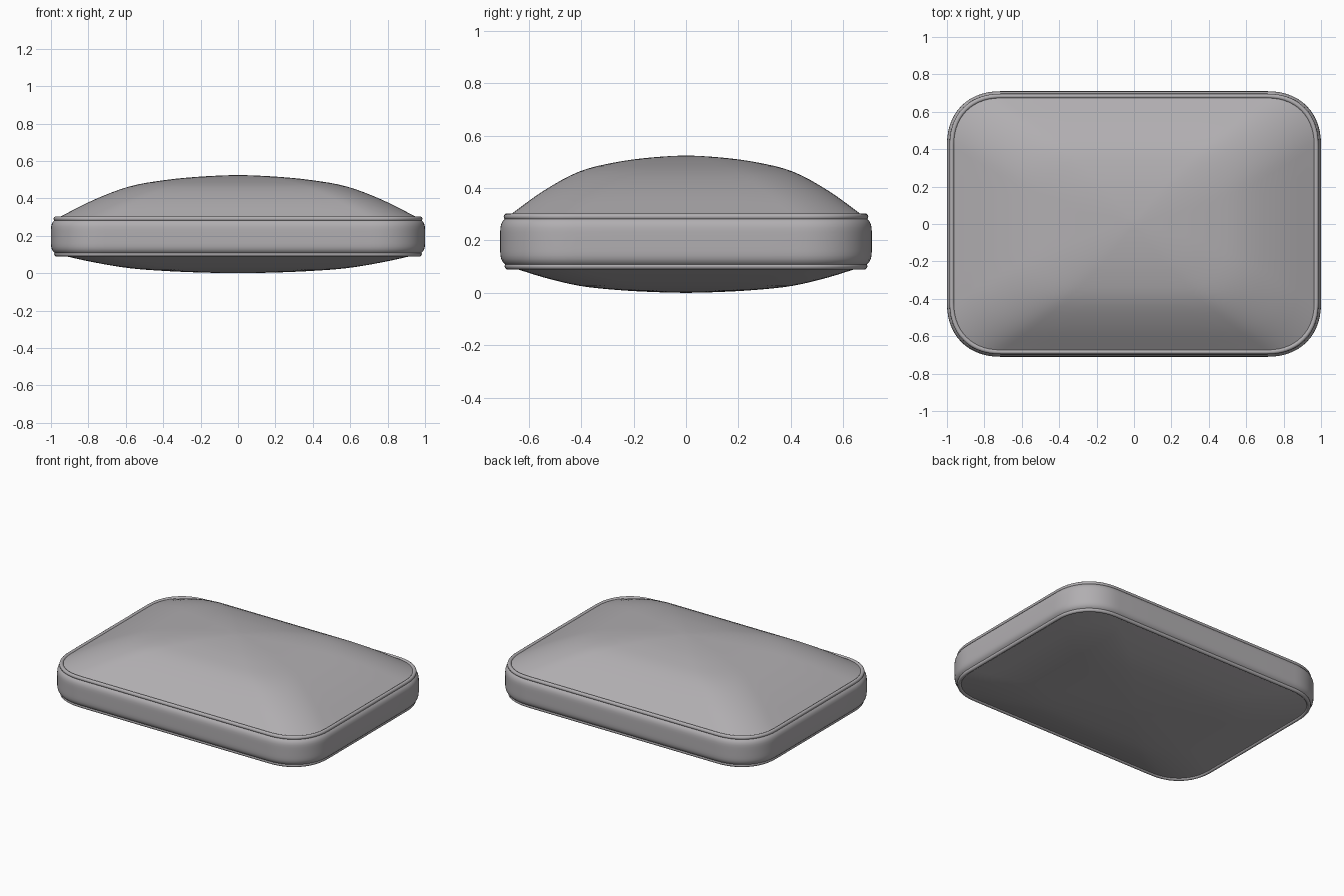
import bpy, bmesh, math

cube = bpy.data.objects.get("Cube")
if cube:
    bpy.data.objects.remove(cube, do_unlink=True)

HALF_X, HALF_Y, CORNER = 1.0, 0.71, 0.29
ARC = 14          # steps per corner
SIDE = 6          # steps per straight side

fabric = bpy.data.materials.new("grey fabric")
fabric.use_nodes = True
grey = (0.44, 0.425, 0.44, 1)
fabric.diffuse_color = grey
bsdf = fabric.node_tree.nodes["Principled BSDF"]
bsdf.inputs["Base Color"].default_value = grey
bsdf.inputs["Roughness"].default_value = 0.8


def outline(a, b, r):
    """Rounded rectangle with soft corners, as a closed list of points."""
    corners = []
    for q, (sx, sy) in enumerate([(1, 1), (-1, 1), (-1, -1), (1, -1)]):
        arc = []
        for i in range(ARC + 1):
            t = math.pi / 2 * (i / ARC if q % 2 == 0 else 1 - i / ARC)
            c, s = max(math.cos(t), 0), max(math.sin(t), 0)
            arc.append((sx * (a - r + r * c ** 0.9), sy * (b - r + r * s ** 0.9)))
        corners.append(arc)
    pts = []
    for q, arc in enumerate(corners):
        pts += arc
        (x0, y0), (x1, y1) = arc[-1], corners[(q + 1) % 4][0]
        for i in range(1, SIDE):
            f = i / SIDE
            pts.append((x0 + (x1 - x0) * f, y0 + (y1 - y0) * f))
    return pts


def loft(name, rings, apex=None, closed=False, angle=60):
    """Skin a stack of (points, z) rings, with an optional end point."""
    bm = bmesh.new()
    loops = [[bm.verts.new((x, y, z)) for x, y in pts] for pts, z in rings]
    pairs = list(zip(loops, loops[1:]))
    if closed:
        pairs.append((loops[-1], loops[0]))
    n = len(loops[0])
    for lo, hi in pairs:
        for i in range(n):
            j = (i + 1) % n
            bm.faces.new((lo[i], lo[j], hi[j], hi[i]))
    if apex is not None:
        tip = bm.verts.new((0, 0, apex))
        for i in range(n):
            bm.faces.new((loops[-1][i], loops[-1][(i + 1) % n], tip))
    # outward winding for shells that curve down instead of up
    if apex is not None and apex < rings[0][1]:
        bmesh.ops.reverse_faces(bm, faces=bm.faces[:])
    mesh = bpy.data.meshes.new(name)
    bm.to_mesh(mesh)
    bm.free()
    mesh.materials.append(fabric)
    obj = bpy.data.objects.new(name, mesh)
    bpy.context.collection.objects.link(obj)
    bpy.ops.object.select_all(action='DESELECT')
    obj.select_set(True)
    bpy.context.view_layer.objects.active = obj
    bpy.ops.object.shade_smooth_by_angle(angle=math.radians(angle))
    return obj


def inset(d):
    return outline(HALF_X - d, HALF_Y - d, CORNER - d)


# Puffed profile: height fraction against distance from the centre
PROFILE = [(0, 1), (0.2, 0.965), (0.4, 0.885), (0.6, 0.735), (0.8, 0.42), (1, 0)]


def puff(t):
    """Smooth interpolation through the profile points."""
    k = min(int(t * 5), 4)
    f = t * 5 - k
    h = [p[1] for p in PROFILE]
    slope = lambda i: ((h[i + 1] - h[i - 1]) / 2 if 0 < i < 5
                       else (-0.02 if i == 0 else h[5] - h[4]))
    return ((2 * f**3 - 3 * f**2 + 1) * h[k] + (f**3 - 2 * f**2 + f) * slope(k)
            + (3 * f**2 - 2 * f**3) * h[k + 1] + (f**3 - f**2) * slope(k + 1))


def dome(name, edge_z, tip_z, d):
    a, b = HALF_X - d, HALF_Y - d
    steps = 20
    rings = []
    for i in range(steps):
        t = 1 - i / steps
        r = t * b * (0.38 + 0.4 * (1 - t))     # contours get rounder inward
        rings.append((outline(a * t, b * t, r), edge_z + (tip_z - edge_z) * puff(t)))
    loft(name, rings, apex=tip_z)


# Padded faces
dome("top_cushion_panel", 0.292, 0.525, 0.03)
dome("bottom_cushion_panel", 0.102, 0.0, 0.03)

# Side band, rounded in at the seams
steps = 16
band = []
for i in range(steps + 1):
    u = -math.cos(math.pi * i / steps)
    band.append((inset(0.03 * abs(u) ** 6), 0.196 + 0.094 * u))
loft("side_band", band)


# Piping along both seams
def piping(name, z, d, radius=0.0125):
    rings = []
    for i in range(10):
        t = 2 * math.pi * i / 10
        rings.append((inset(d - radius * math.cos(t)), z + radius * math.sin(t)))
    loft(name, rings, closed=True)


piping("top_piping", 0.291, 0.026)
piping("bottom_piping", 0.102, 0.029)
